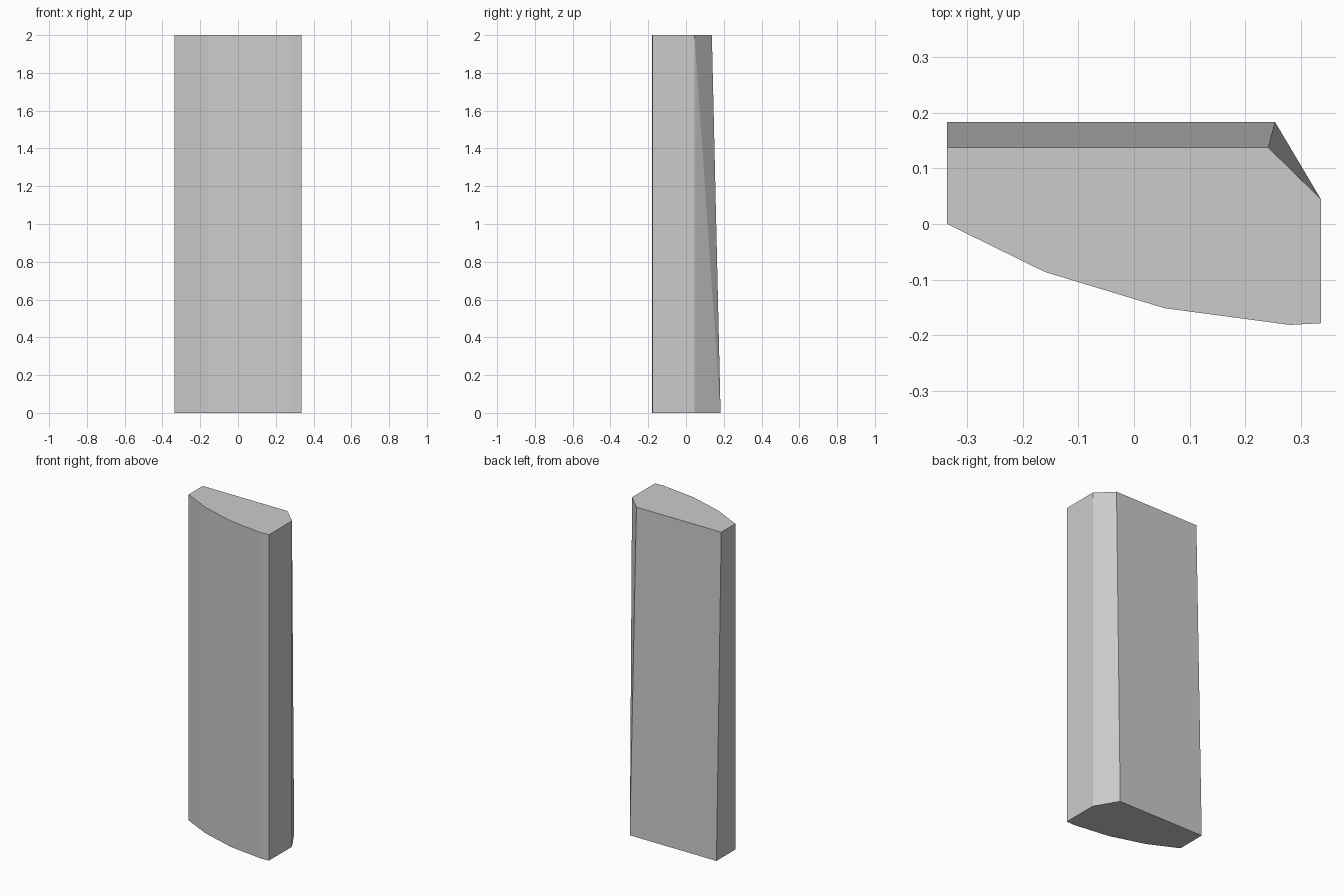
import bpy
import bmesh

# Remove the default cube
cube = bpy.data.objects.get("Cube")
if cube:
    bpy.data.objects.remove(cube, do_unlink=True)

# Plain grey material
grey = bpy.data.materials.new("plain_grey")
grey.use_nodes = True
colour = (0.6, 0.6, 0.6, 1.0)
grey.diffuse_color = colour
grey.node_tree.nodes["Principled BSDF"].inputs["Base Color"].default_value = colour

# Upright cross-section: bowed front, then the side and back corners
HEIGHT = 2.0
front = [(-0.335, 0.0), (-0.16, -0.086), (0.055, -0.151), (0.28, -0.181),
         (0.335, -0.178), (0.335, 0.045)]
back_low = [(0.253, 0.183), (-0.335, 0.183)]
back_high = [(0.241, 0.137), (-0.335, 0.137)]

bm = bmesh.new()
low = [bm.verts.new((x, y, 0)) for x, y in front + back_low]
high = [bm.verts.new((x, y, HEIGHT)) for x, y in front + back_high]
bm.faces.new(low[::-1])
bm.faces.new(high)

# Walls, with the twisted corner wall split into two flat triangles
corner = len(front) - 1
for i in range(len(low)):
    j = (i + 1) % len(low)
    if i == corner:
        bm.faces.new((low[i], low[j], high[i]))
        bm.faces.new((low[j], high[j], high[i]))
    else:
        bm.faces.new((low[i], low[j], high[j], high[i]))
bmesh.ops.recalc_face_normals(bm, faces=bm.faces)

# Slab object
mesh = bpy.data.meshes.new("tapered_slab")
bm.to_mesh(mesh)
bm.free()
mesh.materials.append(grey)
slab = bpy.data.objects.new("tapered_slab", mesh)
bpy.context.collection.objects.link(slab)
